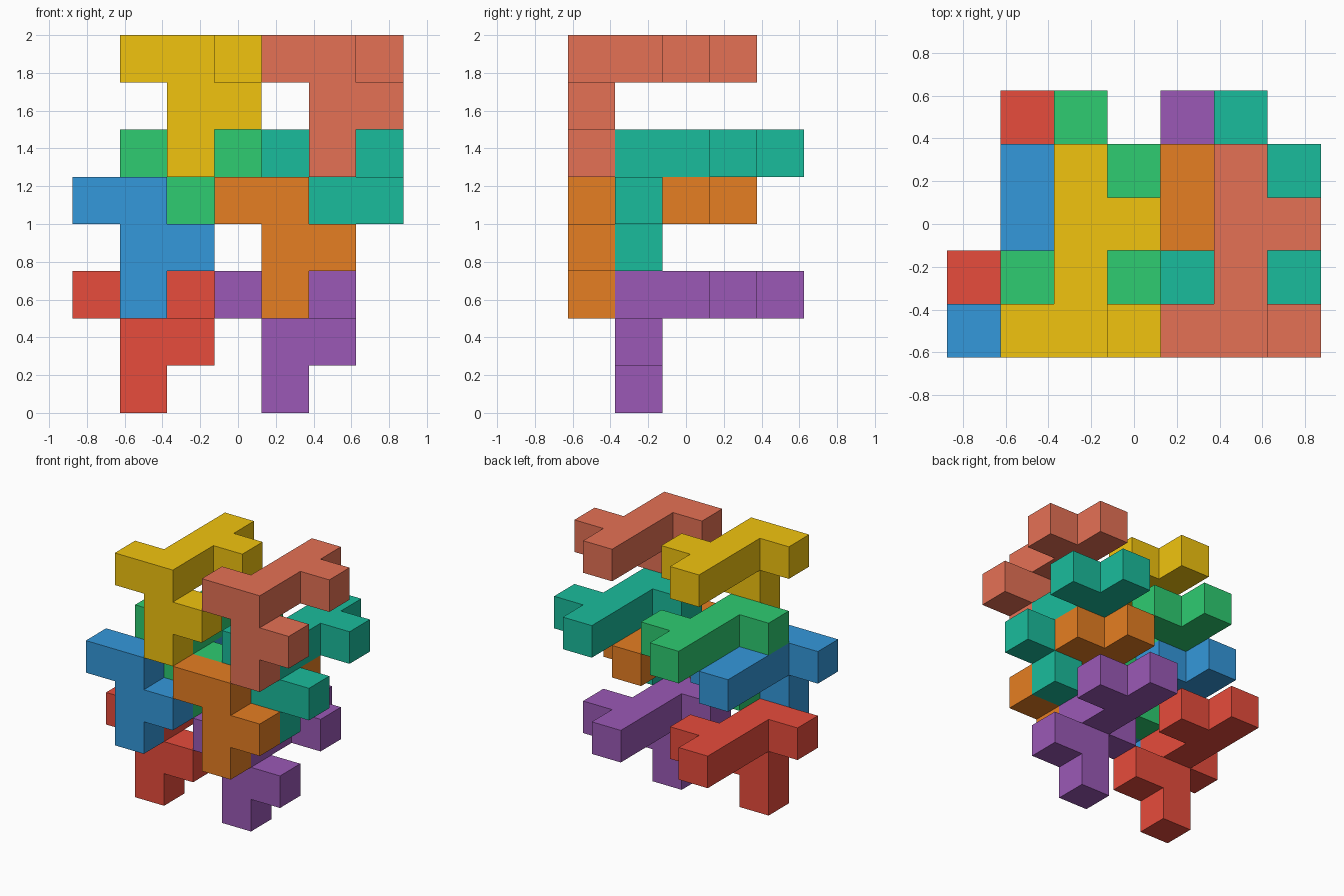
import bpy, bmesh
from mathutils import Color, Vector

if "Cube" in bpy.data.objects:
    bpy.data.objects.remove(bpy.data.objects["Cube"])

U = 0.25                                  # edge of one cube
ORIGIN = Vector((-0.875, -0.625, 0.0))    # lower front left corner of the grid

# Cubes of one piece: an arm running back, with a bent column under its front end
PIECE = [(0, 0, 2), (1, 0, 2), (1, 1, 2), (1, 2, 2), (2, 2, 2), (1, 3, 2),
         (1, 0, 1), (2, 0, 1), (1, 0, 0)]

# Name, grid offset and sRGB colour of the eight interlocking copies
COPIES = [
    ("red_piece", (0, 1, 0), (231, 76, 60)),
    ("purple_piece", (3, 1, 0), (155, 89, 182)),
    ("blue_piece", (0, 0, 2), (52, 152, 219)),
    ("orange_piece", (3, 0, 2), (230, 126, 34)),
    ("green_piece", (1, 1, 3), (46, 204, 113)),
    ("teal_piece", (4, 1, 3), (26, 188, 156)),
    ("yellow_piece", (1, 0, 5), (241, 196, 15)),
    ("salmon_piece", (4, 0, 5), (229, 113, 85)),
]


def piece_mesh(name):
    """Outer skin of the joined cubes, with flat areas merged."""
    bm = bmesh.new()
    cells = set(PIECE)
    for cell in PIECE:
        centre = Vector(cell) + Vector((0.5, 0.5, 0.5))
        for axis in range(3):
            for sign in (-1, 1):
                n = Vector((0, 0, 0))
                n[axis] = sign
                if tuple(int(c + d) for c, d in zip(cell, n)) in cells:
                    continue
                a = Vector((0, 0, 0))
                a[(axis + 1) % 3] = 0.5
                b = n.cross(a)
                mid = centre + n * 0.5
                corners = (mid - a - b, mid + a - b, mid + a + b, mid - a + b)
                bm.faces.new([bm.verts.new(p * U) for p in corners])
    bmesh.ops.remove_doubles(bm, verts=bm.verts, dist=0.001)
    bmesh.ops.dissolve_limit(bm, angle_limit=0.01, verts=bm.verts, edges=bm.edges)
    bmesh.ops.recalc_face_normals(bm, faces=bm.faces)
    mesh = bpy.data.meshes.new(name)
    bm.to_mesh(mesh)
    bm.free()
    return mesh


# Place the copies in the lattice
for name, offset, rgb in COPIES:
    obj = bpy.data.objects.new(name, piece_mesh(name))
    obj.location = ORIGIN + Vector(offset) * U
    mat = bpy.data.materials.new(name + "_colour")
    linear = Color([c / 255 for c in rgb]).from_srgb_to_scene_linear()
    mat.diffuse_color = (*linear, 1.0)
    mat.use_nodes = True
    mat.node_tree.nodes["Principled BSDF"].inputs["Base Color"].default_value = mat.diffuse_color
    obj.data.materials.append(mat)
    bpy.context.collection.objects.link(obj)
